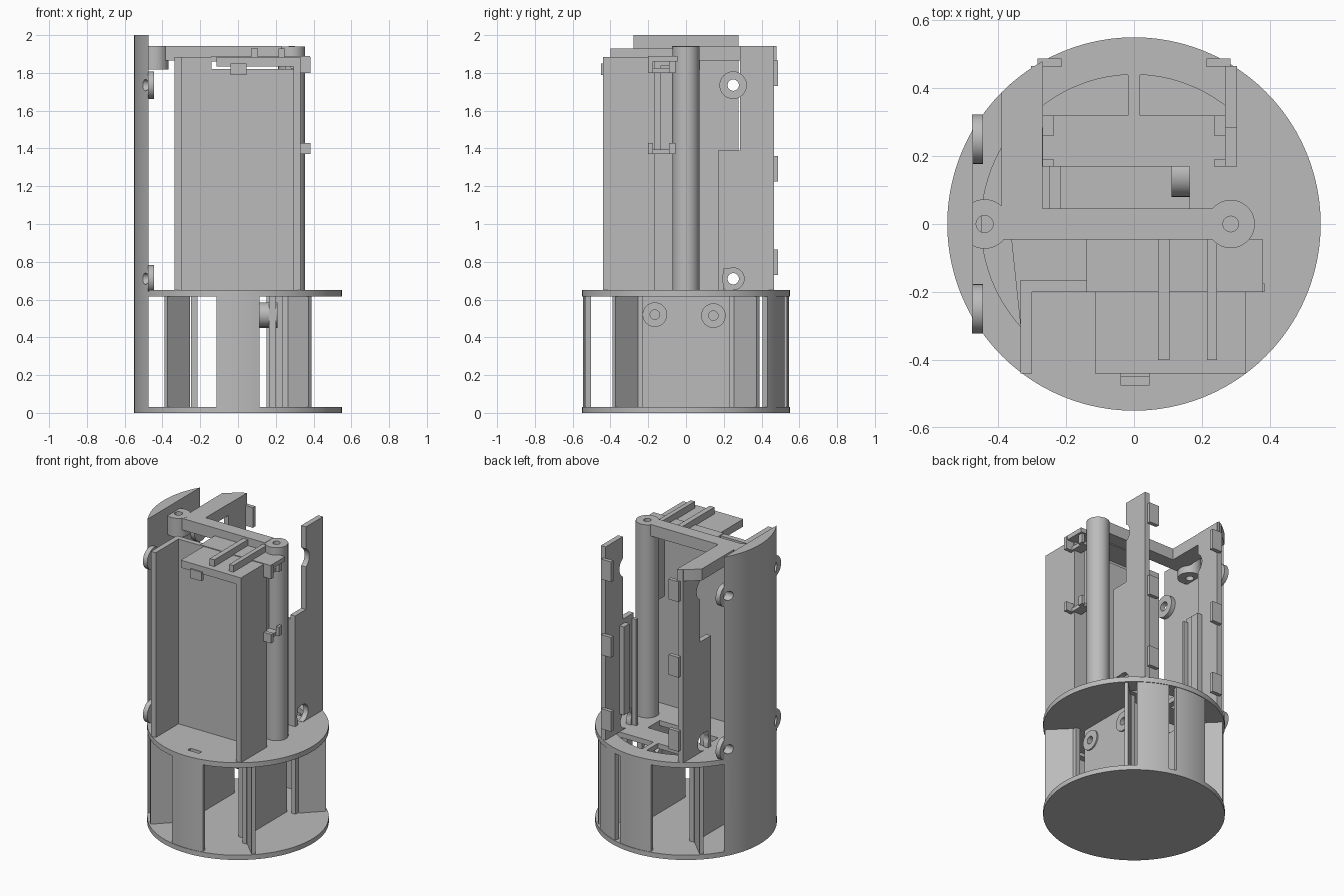
import bpy, bmesh, math
from mathutils import Vector, Matrix

old = bpy.data.objects.get("Cube")
if old:
    bpy.data.objects.remove(old, do_unlink=True)

grey = bpy.data.materials.new("plain grey")
grey.use_nodes = True
grey.diffuse_color = (0.5, 0.5, 0.5, 1)
grey.node_tree.nodes["Principled BSDF"].inputs["Base Color"].default_value = (0.5, 0.5, 0.5, 1)
R = 0.55
made = []


def finish(name, bm):
    bmesh.ops.recalc_face_normals(bm, faces=bm.faces)
    me = bpy.data.meshes.new(name)
    bm.to_mesh(me)
    bm.free()
    me.materials.append(grey)
    ob = bpy.data.objects.new(name, me)
    bpy.context.scene.collection.objects.link(ob)
    made.append(ob)
    return ob


def box(name, x, y, z):
    bm = bmesh.new()
    bmesh.ops.create_cube(bm, size=1)
    for v in bm.verts:
        v.co = Vector([sum(r) / 2 + c * (r[1] - r[0]) for c, r in zip(v.co, (x, y, z))])
    return finish(name, bm)


def prism(name, pts, z):
    bm = bmesh.new()
    face = bm.faces.new([bm.verts.new((p[0], p[1], z[0])) for p in pts])
    ext = bmesh.ops.extrude_face_region(bm, geom=[face])
    for v in ext["geom"]:
        if isinstance(v, bmesh.types.BMVert):
            v.co.z = z[1]
    return finish(name, bm)


def arc(r, a0, a1, n=24):
    return [(r * math.cos(math.radians(a0 + (a1 - a0) * i / n)),
             r * math.sin(math.radians(a0 + (a1 - a0) * i / n))) for i in range(n + 1)]


def disc(name, r, centre, depth, axis="Z", n=32):
    bm = bmesh.new()
    bmesh.ops.create_cone(bm, cap_ends=True, segments=n, radius1=r, radius2=r, depth=depth)
    if axis == "X":
        bmesh.ops.rotate(bm, verts=bm.verts, matrix=Matrix.Rotation(math.pi / 2, 3, "Y"))
    bmesh.ops.translate(bm, verts=bm.verts, vec=centre)
    return finish(name, bm)


def cut(ob, *cutters):
    for c in cutters:
        m = ob.modifiers.new("cut", "BOOLEAN")
        m.operation, m.solver, m.object = "DIFFERENCE", "EXACT", c
    deps = bpy.context.evaluated_depsgraph_get()
    me = bpy.data.meshes.new_from_object(ob.evaluated_get(deps))
    ob.modifiers.clear()
    ob.data = me
    for c in cutters:
        made.remove(c)
        bpy.data.objects.remove(c, do_unlink=True)


# Drum floor and deck with openings
disc("drum_floor", R, (0, 0, 0.016), 0.032, n=96)
deck = disc("deck", R, (0, 0, 0.633), 0.034, n=96)
hole = (0.55, 0.7)
cuts = [box("cutter", (-0.27, 0.163), (0.045, 0.17), hole),
        box("cutter", (-0.04, 0.045), (-0.475, -0.445), hole)]
a_in, a_out = math.degrees(math.asin(0.32 / 0.44)), math.degrees(math.acos(0.017 / 0.44))
for lo, hi, corner in ((a_in, a_out, (0.017, 0.32)), (180 - a_out, 180 - a_in, (-0.017, 0.32))):
    cuts.append(prism("cutter", arc(0.44, lo, hi) + [corner], hole))
cuts.append(prism("cutter", arc(0.45, 150, 222), hole))
cut(deck, *cuts)

# Tall rounded spine, a segment of the full circle
half = math.degrees(math.acos(0.475 / R))
spine = prism("spine", arc(R, 180 - half, 180 + half, 32), (0, 2.0))
holes = [(s * 0.25, z) for s in (-1, 1) for z in (0.71, 1.735)]
cut(spine, *[disc("cutter", 0.03, (-0.5, y, z), 0.3, "X") for y, z in holes])
for y, z in holes:
    boss = disc("spine_boss", 0.073, (-0.461, y, z), 0.032, "X")
    cut(boss, disc("cutter", 0.03, (-0.46, y, z), 0.2, "X"))

# Drum wall strips and diagonal ribs
drum = (0.03, 0.62)
for name, lo, hi in (("front_strip", -102, -78), ("back_strip", 78, 102), ("side_strip", 52, 73)):
    prism(name, arc(R - 0.004, lo, hi, 10) + arc(R - 0.035, hi, lo, 10), drum)
for a in (45, 135, 225, 315):
    t = math.radians(a)
    d, n = Vector((math.cos(t), math.sin(t))), Vector((-math.sin(t), math.cos(t))) * 0.012
    prism("diagonal_rib", [d * 0.37 - n, d * 0.54 - n, d * 0.54 + n, d * 0.37 + n], drum)

# Inner drum panels and screw bosses
panel = box("inner_panel", (0.165, 0.2), (-0.23, 0.23), drum)
box("inner_panel_left", (-0.25, -0.215), (-0.27, 0.27), drum)
screws = [(-0.165, 0.52), (0.145, 0.515)]
cut(panel, *[disc("cutter", 0.025, (0.18, y, z), 0.3, "X") for y, z in screws])
for y, z in screws:
    boss = disc("panel_boss", 0.065, (0.16, y, z), 0.1, "X")
    cut(boss, disc("cutter", 0.025, (0.16, y, z), 0.3, "X"))
for s in (-1, 1):
    box("drum_fin", (0.235, 0.265), sorted((s * 0.23, s * 0.29)), drum)

# Front compartment
box("board", (-0.3, 0.3), (-0.2, -0.165), (0.65, 1.82))
box("compartment_right_wall", (-0.335, -0.3), (-0.44, -0.165), (0.65, 1.885))
box("compartment_left_wall", (0.295, 0.33), (-0.44, -0.165), (0.65, 1.885))
box("compartment_lid", (-0.115, 0.33), (-0.44, -0.2), (1.835, 1.885))
box("lid_shelf", (-0.14, 0.38), (-0.2, -0.045), (1.86, 1.89))
box("wall_return", (-0.335, -0.14), (-0.2, -0.165), (1.82, 1.885))
box("lid_tab", (-0.04, 0.045), (-0.45, -0.43), (1.79, 1.85))
for x in ((0.07, 0.105), (0.215, 0.245)):
    box("lid_bar", x, (-0.4, -0.045), (1.885, 1.93))

# Side clips on the compartment
for z in ((1.8, 1.885), (1.37, 1.43)):
    box("clip_arm", (0.33, 0.385), (-0.2, -0.175), z)
    box("clip_web", (0.28, 0.345), (-0.175, -0.07), (z[0], z[0] + 0.025))
    box("clip_tip", (0.345, 0.365), (-0.09, -0.055), z)
box("clip_strip", (0.25, 0.28), (-0.135, -0.07), (1.39, 1.84))

# Post, top bar and side arm
post = disc("post", 0.071, (0.285, 0, 1.295), 1.29, n=40)
cut(post, disc("cutter", 0.023, (0.285, 0, 1.9), 0.2))
collar = disc("spine_collar", 0.073, (-0.44, 0, 1.88), 0.125, n=40)
cut(collar, disc("cutter", 0.025, (-0.44, 0, 1.88), 0.3))
box("top_bar", (-0.39, 0.23), (-0.045, 0.045), (1.865, 1.942))
edge = [math.degrees(math.atan2(math.sqrt(R * R - x * x), x)) for x in (-0.27, -0.39)]
prism("side_arm", arc(R, edge[0], edge[1], 6) + [(-0.39, -0.04), (-0.27, -0.04)], (1.865, 1.942))

# Rear uprights with rails and tabs, one per side
for s, side in ((1, "left"), (-1, "right")):
    def span(a, b):
        return sorted((s * a, s * b))
    up = box(side + "_upright", span(0.268, 0.303), (0.17, 0.465), (0.65, 1.942))
    cut(up, box("cutter", span(0.2, 0.4), (0.1, 0.285), (1.39, 2.1)),
        disc("cutter", 0.07, (s * 0.285, 0.25, 1.735), 0.2, "X"),
        box("cutter", span(0.2, 0.4), (0.2, 0.25), (0.6, 0.765)),
        disc("cutter", 0.058, (s * 0.285, 0.25, 0.71), 0.2, "X"))
    box(side + "_rail_back", span(0.235, 0.27), (0.26, 0.32), (0.77, 1.36))
    box(side + "_rail_front", span(0.235, 0.27), (0.17, 0.19), (0.65, 1.36))
    for z in (0.73, 1.225, 1.73):
        box(side + "_tab", span(0.213, 0.285), (0.462, 0.488), (z, z + 0.135))

# Smooth curved walls, keep edges sharp
bpy.ops.object.select_all(action="DESELECT")
for ob in made:
    ob.select_set(True)
bpy.context.view_layer.objects.active = made[0]
bpy.ops.object.shade_smooth_by_angle(angle=math.radians(30))
